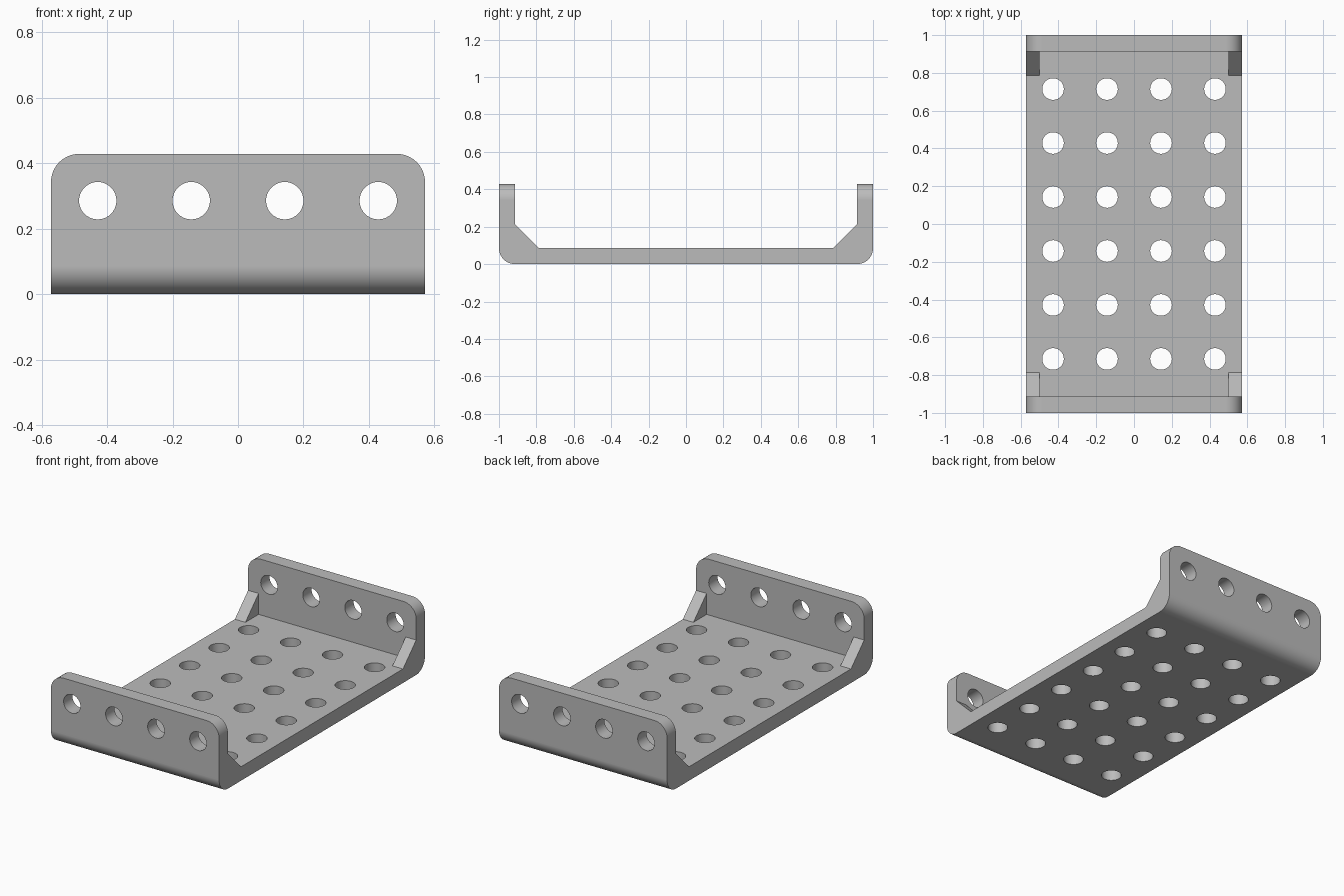
import bpy
import bmesh
import math
from mathutils import Matrix, Vector

if "Cube" in bpy.data.objects:
    bpy.data.objects.remove(bpy.data.objects["Cube"])

PITCH = 2 / 7              # hole spacing
HALF_W = 2 * PITCH         # half width in x
HEIGHT = 1.5 * PITCH
THICK = 0.3 * PITCH
HOLE_R = 0.2 * PITCH
ROUND = 0.3 * PITCH
GUSSET = 0.45 * PITCH      # gusset leg length
GUSSET_W = 0.25 * PITCH

grey = bpy.data.materials.new("grey metal")
grey.use_nodes = True
colour = (0.5, 0.5, 0.5, 1)
grey.diffuse_color = colour
grey.node_tree.nodes["Principled BSDF"].inputs["Base Color"].default_value = colour


def make_object(name, bm):
    bmesh.ops.recalc_face_normals(bm, faces=bm.faces)
    mesh = bpy.data.meshes.new(name)
    bm.to_mesh(mesh)
    bm.free()
    mesh.materials.append(grey)
    obj = bpy.data.objects.new(name, mesh)
    bpy.context.collection.objects.link(obj)
    return obj


def extrude_profile(points, x0, x1):
    """Extrude a (y, z) outline from x0 to x1."""
    bm = bmesh.new()
    face = bm.faces.new([bm.verts.new((x0, y, z)) for y, z in points])
    out = bmesh.ops.extrude_face_region(bm, geom=[face])["geom"]
    verts = [v for v in out if isinstance(v, bmesh.types.BMVert)]
    bmesh.ops.translate(bm, verts=verts, vec=(x1 - x0, 0, 0))
    return bm


# Channel body: U-shaped outline with rounded bends and flange corners
inner = 1 - THICK
half = [(1, 0), (1, HEIGHT), (inner, HEIGHT), (inner, THICK)]
outline = half + [(-y, z) for y, z in reversed(half)]
bm = extrude_profile(outline, -HALF_W, HALF_W)


def is_rounded(edge):
    a, b = (v.co for v in edge.verts)
    d, mid = b - a, (a + b) / 2
    bend = abs(d.x) > 0.1 and mid.z < 0.01
    corner = abs(d.x) < 0.01 and abs(d.z) < 0.01 and mid.z > HEIGHT - 0.01
    return bend or corner


bmesh.ops.bevel(bm, geom=[e for e in bm.edges if is_rounded(e)], offset=ROUND,
                segments=10, profile=0.5, affect='EDGES')
body = make_object("channel_body", bm)

# Hole cutters: a grid through the floor and a row through both flanges
columns = [(i - 1.5) * PITCH for i in range(4)]
rows = [(j - 2.5) * PITCH for j in range(6)]
spots = [(Vector((x, y, THICK / 2)), 0) for x in columns for y in rows]
spots += [(Vector((x, side * (1 - THICK / 2), PITCH)), math.pi / 2)
          for x in columns for side in (-1, 1)]
bm = bmesh.new()
for place, tilt in spots:
    bmesh.ops.create_cone(bm, cap_ends=True, segments=40, radius1=HOLE_R,
                          radius2=HOLE_R, depth=THICK * 1.5,
                          matrix=Matrix.Translation(place) @ Matrix.Rotation(tilt, 4, 'X'))
cutter = make_object("hole_cutter", bm)
cutter.hide_render = True

cut = body.modifiers.new("holes", 'BOOLEAN')
cut.operation = 'DIFFERENCE'
cut.solver = 'EXACT'
cut.object = cutter
bpy.ops.object.select_all(action='DESELECT')
bpy.context.view_layer.objects.active = body
body.select_set(True)
bpy.ops.object.modifier_apply(modifier=cut.name)
bpy.data.objects.remove(cutter)
bpy.ops.object.shade_smooth_by_angle(angle=math.radians(30))
weighted = body.modifiers.new("flat face normals", 'WEIGHTED_NORMAL')
weighted.keep_sharp = True

# Corner gussets: triangular braces between floor and flanges
for y_name, sy in (("front", -1), ("back", 1)):
    for x_name, sx in (("right", -1), ("left", 1)):
        triangle = [(sy * inner, THICK), (sy * inner, THICK + GUSSET),
                    (sy * (inner - GUSSET), THICK)]
        make_object(f"{y_name}_{x_name}_gusset",
                    extrude_profile(triangle, sx * (HALF_W - GUSSET_W), sx * HALF_W))
